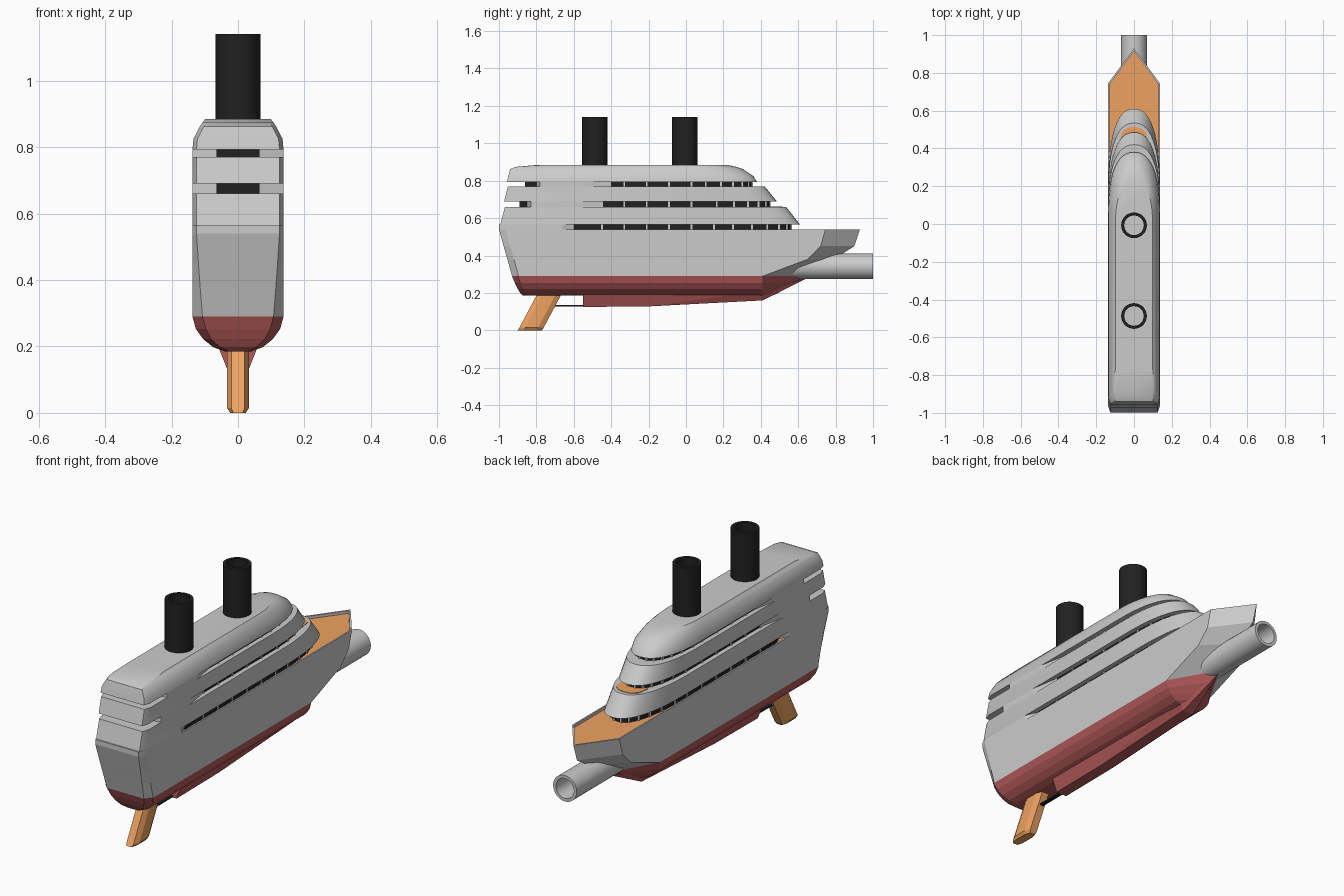
import bpy, bmesh
from math import sin, cos, pi
from mathutils import Matrix

if "Cube" in bpy.data.objects:
    bpy.data.objects.remove(bpy.data.objects["Cube"])


def material(name, rgb):
    m = bpy.data.materials.new(name)
    m.diffuse_color = (*rgb, 1)
    m.use_nodes = True
    m.node_tree.nodes["Principled BSDF"].inputs["Base Color"].default_value = m.diffuse_color
    return m


RED = material("red_paint", (0.45, 0.1, 0.1))
ORANGE = material("orange_deck", (0.85, 0.36, 0.12))
BLACK = material("black", (0.015, 0.015, 0.015))
W = 0.137


def finish(name, bm, mat=None, smooth=None):
    bmesh.ops.recalc_face_normals(bm, faces=bm.faces)
    me = bpy.data.meshes.new(name)
    bm.to_mesh(me)
    bm.free()
    ob = bpy.data.objects.new(name, me)
    bpy.context.collection.objects.link(ob)
    if mat:
        me.materials.append(mat)
    if smooth:
        bpy.ops.object.select_all(action='DESELECT')
        ob.select_set(True)
        bpy.context.view_layer.objects.active = ob
        bpy.ops.object.shade_smooth_by_angle(angle=smooth)
    return ob


def outline(w, stern, start, tip, cx=0.012, cy=0.035, n=1, e=1.0):
    """Right half of a plan outline, chamfered stern to (rounded) bow."""
    pts = [(w - cx, stern), (w, stern + cy)]
    for i in range(n):
        t = pi / 2 * i / n
        pts.append((w * cos(t) ** (2 / e), start + (tip - start) * sin(t) ** (2 / e)))
    return pts + [(0, tip)]


def nose(w, stern, start, tip):
    return outline(w, stern, start, tip, n=12, e=2.4)


def loft(name, levels, mat=None, smooth=None):
    """Stack mirrored half outlines at rising heights."""
    bm = bmesh.new()
    rings = []
    for z, half in levels:
        full = half + [(-x, y) for x, y in reversed(half) if x > 0]
        rings.append([bm.verts.new((x, y, z)) for x, y in full])
    for a, b in zip(rings, rings[1:]):
        for i in range(len(a)):
            j = (i + 1) % len(a)
            bm.faces.new((a[i], a[j], b[j], b[i]))
    bm.faces.new(rings[0])
    bm.faces.new(rings[-1])
    return finish(name, bm, mat, smooth)


def tube(name, r_out, r_in, a, b, y, z, along_y=False, mat=None):
    bm = bmesh.new()
    n = 32
    rings = [[bm.verts.new((r * cos(2 * pi * i / n), r * sin(2 * pi * i / n), h))
              for i in range(n)] for r, h in
             ((r_out, a), (r_out, b), (r_in, b), (r_in, a))]
    for k in range(4):
        p, q = rings[k], rings[(k + 1) % 4]
        for i in range(n):
            j = (i + 1) % n
            bm.faces.new((p[i], p[j], q[j], q[i]))
    if along_y:
        bm.transform(Matrix.Rotation(-pi / 2, 4, 'X'))
    bm.transform(Matrix.Translation((0, y, z)))
    return finish(name, bm, mat, 0.6)


def solid(name, pts, mat):
    """Convex solid through mirrored points."""
    bm = bmesh.new()
    for x, y, z in pts:
        for s in ((1, -1) if x else (1,)):
            bm.verts.new((s * x, y, z))
    bmesh.ops.convex_hull(bm, input=bm.verts)
    bmesh.ops.dissolve_limit(bm, angle_limit=0.02, verts=bm.verts, edges=bm.edges)
    return finish(name, bm, mat)


# lower hull in red, round in section
loft("lower_hull", [(z, outline(w, s, 0.41, t, cx, 0.03)) for z, w, s, t, cx in (
    (0.185, 0.04, -0.87, 0.46, 0.012), (0.198, 0.075, -0.885, 0.49, 0.02),
    (0.222, 0.105, -0.9, 0.53, 0.025), (0.253, 0.127, -0.915, 0.59, 0.03),
    (0.29, W, -0.93, 0.65, 0.03))], RED)

# upper hull with flared bow and bulwark rim
loft("upper_hull", [(z, outline(w, s, sh, t, cx)) for z, w, s, sh, t, cx in (
    (0.29, W, -0.93, 0.41, 0.65, 0.03), (0.38, W, -0.955, 0.65, 0.79, 0.023),
    (0.45, W, -0.975, 0.72, 0.9, 0.018), (0.54, W, -1.0, 0.745, 0.93, 0.012),
    (0.54, W - 0.008, -0.99, 0.74, 0.915, 0.012),
    (0.522, W - 0.008, -0.99, 0.74, 0.915, 0.012))])
deck = outline(W - 0.0085, -0.9, 0.74, 0.914)
loft("main_deck", [(0.522, deck), (0.526, deck)], ORANGE)

# keel fin
solid("keel", [(0.06, -0.55, 0.2), (0.03, -0.55, 0.125), (0.03, -0.2, 0.128),
               (0.03, 0.41, 0.16), (0.06, 0.41, 0.21), (0, 0.645, 0.278)], RED)

# superstructure tiers
loft("lower_tier", [(0.565, nose(W, -0.993, 0.2, 0.61)),
                    (0.66, nose(W, -0.968, 0.15, 0.535))], None, 0.5)
loft("middle_tier", [(0.69, nose(W, -0.972, 0.1, 0.485)),
                     (0.77, nose(W, -0.952, 0.08, 0.42))], None, 0.5)
loft("roof_tier", [(0.793, nose(W, -0.957, 0.05, 0.38)),
                   (0.825, nose(0.134, -0.95, 0.04, 0.36)),
                   (0.862, nose(0.115, -0.94, 0.02, 0.305)),
                   (0.874, nose(0.107, -0.91, 0.01, 0.27)),
                   (0.885, nose(0.098, -0.79, 0, 0.22))], None, 0.5)
ledge = [(0.075, 0.42), (0.065, 0.485), (0.035, 0.508), (0, 0.515)]
loft("front_terrace", [(0.658, ledge), (0.663, ledge)], ORANGE)

# window bands: dark core, solid aft block, thin pillars
CORE = 0.112
stern1 = [(W - 0.012, -1.0), (W, -0.965), (W, -0.66), (CORE, -0.6)]
stern2 = [(0.065, -0.85), (W, -0.83), (W, -0.6), (CORE, -0.45)]
stern3 = [(0.065, -0.8), (W, -0.78), (W, -0.54), (CORE, -0.4)]
bands = (("lower", 0.54, 0.565, stern1, None, 0.18, 0.565),
         ("middle", 0.66, 0.69, stern2, -0.89, 0.1, 0.45),
         ("upper", 0.77, 0.793, stern3, -0.86, 0.05, 0.355))
for label, z0, z1, block, aft, start, tip in bands:
    zb = 0.522 if aft is None else z0
    loft(label + "_aft_block", [(z0, block), (z1, block)])
    core = nose(CORE, -0.62, start, tip)
    loft(label + "_window_band", [(zb, core), (z1, core)], BLACK, 0.5)
    if aft:
        back = [(0.065, aft), (0.065, -0.7)]
        loft(label + "_stern_window", [(z0, back), (z1, back)], BLACK)
    spots = [(CORE, -0.45 + 0.12 * i) for i in range(6) if -0.45 + 0.12 * i < start]
    spots += core[3::2]
    bm = bmesh.new()
    for x, y in spots:
        for s in ((1, -1) if x > 0.001 else (1,)):
            bmesh.ops.create_cube(bm, size=1, matrix=Matrix.Translation(
                (s * x, y, (zb + z1) / 2)) @ Matrix.Diagonal((0.01, 0.01, z1 - zb, 1)))
    finish(label + "_window_pillars", bm)

# funnels and bow tube
for label, y in (("aft", -0.487), ("forward", -0.007)):
    tube(label + "_funnel", 0.068, 0.052, 0.86, 1.14, y, 0, mat=BLACK)
tube("bow_tube", 0.068, 0.052, 0.5, 1.0, 0, 0.342, True)

# raked rudder and its link to the keel
section = [(0.02, 0), (0.033, 0.03), (0.033, 0.1), (0.02, 0.13)]
rake = ((0, -0.9, 0.7), (0.014, -0.891, 1), (0.195, -0.795, 1))
loft("rudder", [(z, [(x * k, y + d) for x, d in section]) for z, y, k in rake], ORANGE)
solid("rudder_link", [(0.01, y, z) for y in (-0.74, -0.54) for z in (0.128, 0.135)], BLACK)
